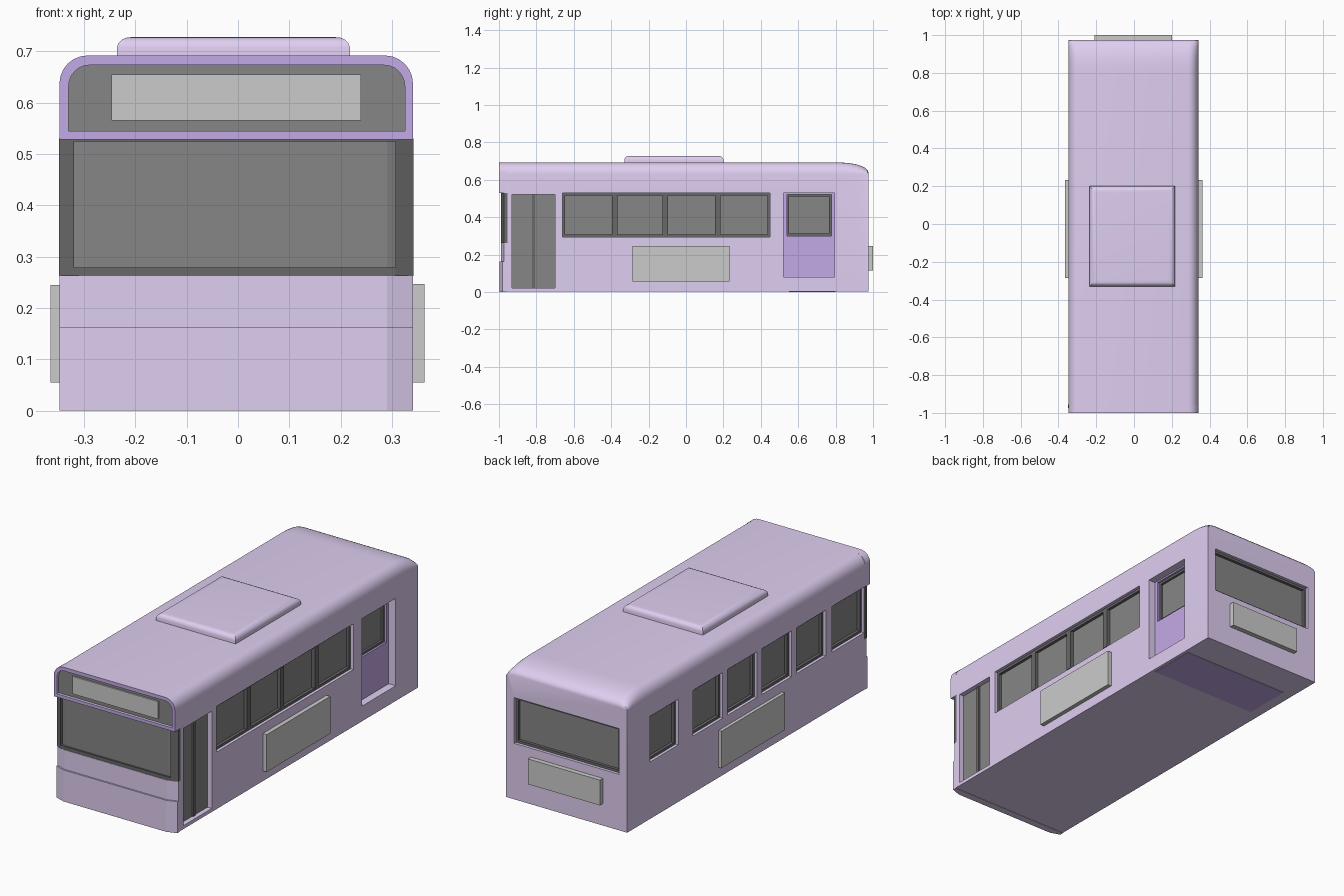
import bpy, bmesh, math

if "Cube" in bpy.data.objects:
    bpy.data.objects.remove(bpy.data.objects["Cube"])

def material(name, rgb):
    m = bpy.data.materials.new(name)
    m.diffuse_color = (*rgb, 1)
    m.use_nodes = True
    m.node_tree.nodes["Principled BSDF"].inputs["Base Color"].default_value = m.diffuse_color
    return m

LILAC = material("lilac_paint", (0.74, 0.62, 0.88))
PURPLE = material("purple_trim", (0.55, 0.40, 0.80))
GLASS = material("dark_glass", (0.24, 0.24, 0.24))
FRAME = material("black_frame", (0.14, 0.14, 0.14))
XL, XR, YB = -0.348, 0.341, 0.975

def build(name, mat, lofts, smooth=False):
    """Make one object from lofts, each a list of matching point loops."""
    bm = bmesh.new()
    for loops in lofts:
        rings = [[bm.verts.new(p) for p in lp] for lp in loops]
        n = len(rings[0])
        for a, b in zip(rings, rings[1:]):
            for i in range(n):
                bm.faces.new((a[i], a[(i + 1) % n], b[(i + 1) % n], b[i]))
        bm.faces.new(rings[0][::-1])
        bm.faces.new(rings[-1])
    bmesh.ops.recalc_face_normals(bm, faces=bm.faces[:])
    me = bpy.data.meshes.new(name)
    bm.to_mesh(me)
    bm.free()
    ob = bpy.data.objects.new(name, me)
    bpy.context.collection.objects.link(ob)
    if mat:
        me.materials.append(mat)
    if smooth:
        smooth_object(ob)
    return ob

def smooth_object(ob):
    bpy.ops.object.select_all(action='DESELECT')
    ob.select_set(True)
    bpy.context.view_layer.objects.active = ob
    bpy.ops.object.shade_smooth_by_angle(angle=math.radians(30))

def rect(x0, x1, y0, y1, z):
    return [(x0, y0, z), (x1, y0, z), (x1, y1, z), (x0, y1, z)]

def box(x0, x1, y0, y1, z0, z1):
    return [rect(x0, x1, y0, y1, z0), rect(x0, x1, y0, y1, z1)]

def section(y, x0, x1, z0, zc, z1, r, n=6):
    """Cross-section with rounded top corners."""
    arc = [(math.cos(i * math.pi / 2 / n), math.sin(i * math.pi / 2 / n)) for i in range(n + 1)]
    pts = [(x0, y, z0), (x1, y, z0)]
    pts += [(x1 - r + r * c, y, zc + (z1 - zc) * s) for c, s in arc]
    pts += [(x0 + r - r * c, y, zc + (z1 - zc) * s) for c, s in arc[::-1]]
    return pts

def plan(yf, z0, z1):
    """Front slab with chamfered corners."""
    p = [(XL, -0.96), (XL, yf + 0.018), (-0.295, yf), (0.29, yf), (XR, yf + 0.018), (XR, -0.96)]
    return [[(x, y, z) for x, y in p] for z in (z0, z1)]

def wall(side, u0, u1, z0, z1, d0, d1):
    """Box on a wall; d is the depth inward from its surface."""
    if side == 'right':
        return box(XR - d1, XR - d0, u0, u1, z0, z1)
    if side == 'left':
        return box(XL + d0, XL + d1, u0, u1, z0, z1)
    return box(u0, u1, YB - d1, YB - d0, z0, z1)

def border(side, u0, u1, z0, z1, t, d0, d1):
    return [wall(side, u0, u0 + t, z0, z1, d0, d1), wall(side, u1 - t, u1, z0, z1, d0, d1),
            wall(side, u0 + t, u1 - t, z0, z0 + t, d0, d1), wall(side, u0 + t, u1 - t, z1 - t, z1, d0, d1)]

def cut(ob, lofts):
    cutter = build("cutter", None, lofts)
    cutter.hide_render = True
    mod = ob.modifiers.new("openings", 'BOOLEAN')
    mod.operation, mod.solver, mod.object = 'DIFFERENCE', 'EXACT', cutter
    bpy.ops.object.select_all(action='DESELECT')
    bpy.context.view_layer.objects.active = ob
    ob.select_set(True)
    bpy.ops.object.modifier_apply(modifier=mod.name)
    bpy.data.objects.remove(cutter)
    smooth_object(ob)

# Main shell: rounded roof sides, roof curving down at the back
rings = [section(-0.965, XL, XR, 0.002, 0.63, 0.692, 0.055)]
for i in range(8):
    a = i * math.pi / 14
    rings.append(section(0.82 + 0.155 * math.sin(a), XL, XR, 0.002, 0.63, 0.64 + 0.052 * math.cos(a), 0.055))
body = build("body_shell", LILAC, [rings])

# Window openings: side, start, end, bottom, top, mullions
windows = [('right', -0.66, 0.45, 0.295, 0.53, (-0.38, -0.11, 0.17)),
           ('left', 0.56, 0.79, 0.295, 0.53, ()),
           ('left', -0.95, -0.69, 0.295, 0.53, ()),
           ('back', -0.30, 0.295, 0.29, 0.525, ())]
windows += [('left', 0.20 - 0.28 * i, 0.44 - 0.28 * i, 0.295, 0.53, ()) for i in range(4)]
holes = [wall(s, a, b, z0, z1, -0.05, 0.04) for s, a, b, z0, z1, m in windows]
holes.append(wall('right', -0.93, -0.70, 0.02, 0.52, -0.05, 0.04))
holes.append(wall('right', 0.52, 0.795, 0.08, 0.53, -0.05, 0.07))
cut(body, holes)

# Glass and frames
for i, (s, a, b, z0, z1, mullions) in enumerate(windows):
    build(f"window_glass_{i}", GLASS, [wall(s, a, b, z0, z1, 0.03, 0.042)])
    bars = border(s, a, b, z0, z1, 0.013, 0.015, 0.035)
    bars += [wall(s, m - 0.015, m + 0.015, z0 + 0.013, z1 - 0.013, 0.012, 0.035) for m in mullions]
    build(f"window_frame_{i}", FRAME, bars)

# Double door
build("door_leaves", GLASS, [wall('right', -0.93, -0.824, 0.02, 0.52, 0.025, 0.042),
                             wall('right', -0.806, -0.70, 0.02, 0.52, 0.025, 0.042)])
build("door_centre_seal", FRAME, [wall('right', -0.824, -0.806, 0.02, 0.52, 0.018, 0.042)])

# Rear side recess with purple panel and small window
build("recess_panel", PURPLE, [wall('right', 0.52, 0.795, 0.08, 0.30, 0.04, 0.072),
                               wall('right', 0.52, 0.54, 0.30, 0.53, 0.04, 0.072),
                               wall('right', 0.777, 0.795, 0.30, 0.53, 0.04, 0.072),
                               wall('right', 0.54, 0.777, 0.522, 0.53, 0.04, 0.072)])
build("recess_glass", GLASS, [wall('right', 0.54, 0.777, 0.30, 0.522, 0.062, 0.072)])
build("recess_frame", FRAME, border('right', 0.54, 0.777, 0.30, 0.522, 0.012, 0.05, 0.064))
build("underside_panel", PURPLE, [box(-0.29, 0.325, 0.55, 0.80, 0, 0.01)])

# Front: bumper, middle panel and wraparound windscreen
build("front_bumper", LILAC, [plan(-0.998, 0, 0.162)])
build("front_panel", LILAC, [plan(-0.99, 0.162, 0.262)])
build("windscreen", GLASS, [plan(-0.979, 0.262, 0.53)])
posts = [[[(o, -0.955, z), (o, -0.974, z), (i, -0.988, z), (i, -0.955, z)] for z in (0.262, 0.53)]
         for o, i in ((XL - 0.001, -0.32), (XR + 0.001, 0.307))]
build("windscreen_frame", FRAME, posts + [box(-0.32, 0.307, -0.988, -0.96, 0.262, 0.279),
                                          box(-0.32, 0.307, -0.988, -0.96, 0.524, 0.53)])

# Destination header: rounded hood with a recessed dark panel and grey sign
header = build("header_hood", LILAC, [[section(y, XL, XR, 0.528, 0.637, 0.692, 0.055) for y in (-1.0, -0.96)]])
inner = (-0.33, 0.325, 0.545, 0.632, 0.673, 0.04)
cut(header, [[section(y, *inner) for y in (-1.05, -0.98)]])
header.data.materials.append(PURPLE)
for p in header.data.polygons:
    if p.normal.y < -0.5 and p.center.y < -0.99:
        p.material_index = 1
build("header_panel", GLASS, [[section(y, *inner) for y in (-0.986, -0.975)]])
build("header_sign", None, [box(-0.247, 0.24, -0.994, -0.98, 0.565, 0.655)])

# Blank boards on the sides and back
build("right_board", None, [box(0.33, 0.363, -0.285, 0.232, 0.055, 0.247)])
build("left_board", None, [box(-0.365, -0.33, -0.285, 0.232, 0.055, 0.245)])
build("back_board", None, [box(-0.21, 0.20, 0.96, 1.0, 0.115, 0.245)])

# Roof unit with softened top edges
steps = [(0, 0.685), (0, 0.708), (0.003, 0.716), (0.01, 0.723), (0.02, 0.727), (0.035, 0.728)]
build("roof_unit", LILAC, [[rect(-0.236 + i, 0.218 - i, -0.33 + i, 0.20 - i, z) for i, z in steps]], smooth=True)
